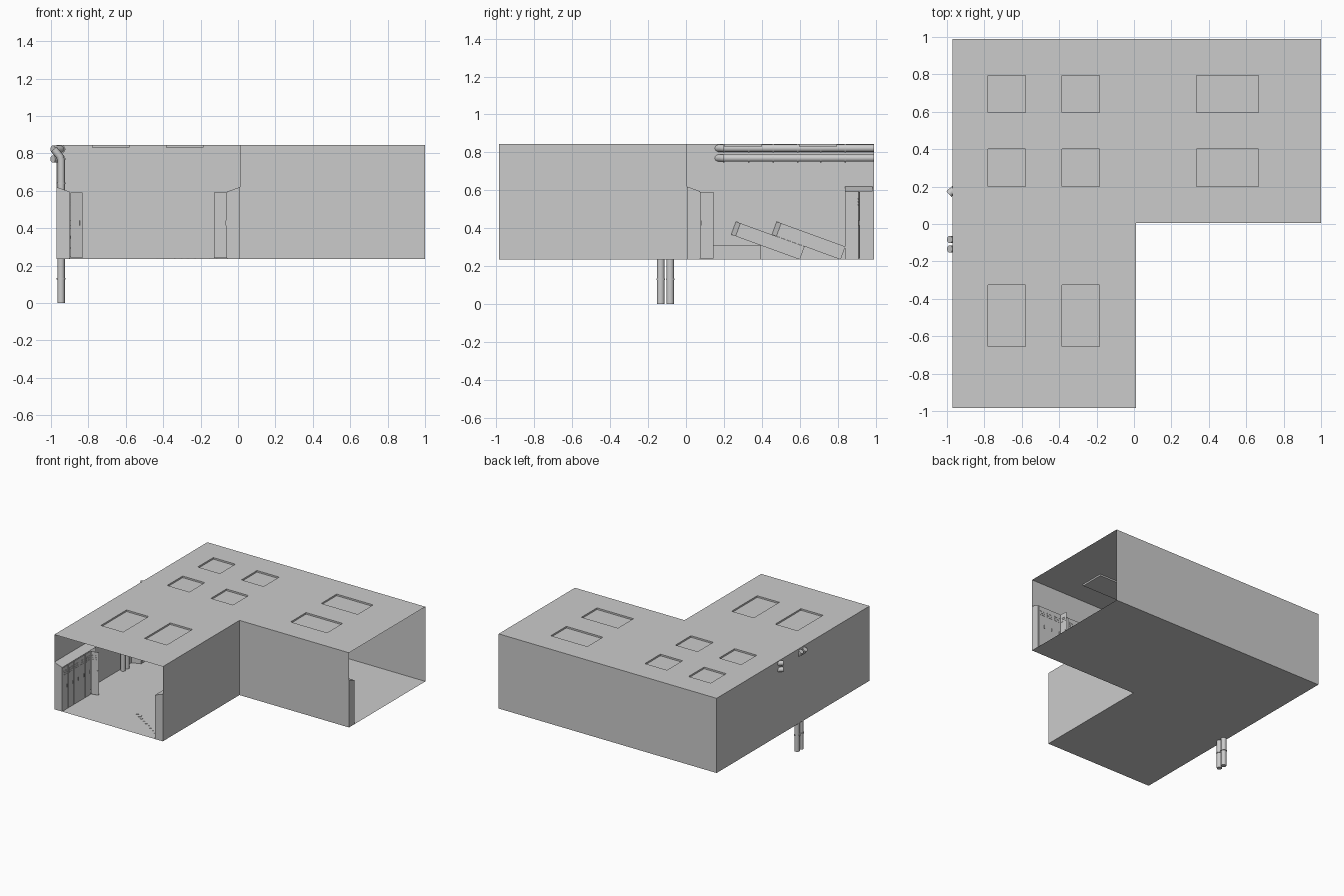
import bpy, bmesh, math, random
from mathutils import Matrix, Vector

if "Cube" in bpy.data.objects:
    bpy.data.objects.remove(bpy.data.objects["Cube"])

random.seed(4)
FLOOR, ROOF = 0.235, 0.845
W, D = 0.073, 0.07          # locker width and depth

grey = bpy.data.materials.new("plain_grey")
grey.diffuse_color = (0.6, 0.6, 0.6, 1)
grey.use_nodes = True
grey.node_tree.nodes["Principled BSDF"].inputs["Base Color"].default_value = grey.diffuse_color


def add_mesh(name, bm, matrix=Matrix()):
    me = bpy.data.meshes.new(name)
    bm.to_mesh(me)
    bm.free()
    me.materials.append(grey)
    ob = bpy.data.objects.new(name, me)
    ob.matrix_world = matrix
    bpy.context.collection.objects.link(ob)
    return ob


def box(bm, lo, hi):
    size = [b - a for a, b in zip(lo, hi)]
    mid = [(a + b) / 2 for a, b in zip(lo, hi)]
    bmesh.ops.create_cube(bm, size=1, matrix=Matrix.Translation(mid) @ Matrix.Diagonal((*size, 1)))


# Corridor walls and floor: single sheets, open at the front and right ends
X0, X1, X2, Y0, Y1, Y2 = -0.97, 0.01, 1.0, -0.985, 0.005, 0.99
plan = [(X0, Y0), (X1, Y0), (X1, Y1), (X2, Y1), (X2, Y2), (X0, Y2)]
bm = bmesh.new()
low = [bm.verts.new((x, y, FLOOR)) for x, y in plan]
high = [bm.verts.new((x, y, ROOF)) for x, y in plan]
bm.faces.new(low[::-1])
for i in (1, 2, 4, 5):
    j = (i + 1) % 6
    bm.faces.new((low[i], low[j], high[j], high[i]))
add_mesh("corridor_walls", bm)

# Roof: a grid cut along the light edges, with the light cells sunk
col_a, col_b, col_c = (-0.78, -0.58), (-0.385, -0.185), (0.335, 0.665)
row_a, row_b, row_c = (0.595, 0.795), (0.2, 0.4), (-0.655, -0.325)
pits = [(c, r) for c in (col_a, col_b) for r in (row_a, row_b, row_c)]
pits += [(col_c, row_a), (col_c, row_b)]
xs = sorted({X0, X1, X2, *col_a, *col_b, *col_c})
ys = sorted({Y0, Y1, Y2, *row_a, *row_b, *row_c})
bm = bmesh.new()
sunk = []
for xa, xb in zip(xs, xs[1:]):
    for ya, yb in zip(ys, ys[1:]):
        if xa >= X1 and ya < Y1:
            continue
        f = bm.faces.new([bm.verts.new((x, y, ROOF)) for x, y in ((xa, ya), (xb, ya), (xb, yb), (xa, yb))])
        if ((xa, xb), (ya, yb)) in pits:
            sunk.append(f)
bmesh.ops.remove_doubles(bm, verts=bm.verts, dist=1e-5)
for f in sunk:
    new = bmesh.ops.extrude_discrete_faces(bm, faces=[f])["faces"][0]
    bmesh.ops.translate(bm, verts=new.verts, vec=(0, 0, -0.013))
bmesh.ops.dissolve_limit(bm, angle_limit=0.01, verts=bm.verts, edges=bm.edges)
add_mesh("roof_with_light_recesses", bm)


# Locker: sloped-top body, front towards local -y, with vents and a handle
def locker(name, matrix, swing=None):
    bm = bmesh.new()
    profile = [(0, 0), (D, 0), (D, 0.385), (0, 0.36)]
    a, b = ([bm.verts.new((x, y, z)) for y, z in profile] for x in (0, W))
    bm.faces.new(a[::-1])
    bm.faces.new(b)
    for i in range(4):
        j = (i + 1) % 4
        if i == 3 and swing is not None:
            continue                       # open front
        bm.faces.new((a[i], a[j], b[j], b[i]))
    bmesh.ops.recalc_face_normals(bm, faces=bm.faces)
    add_mesh(name, bm, matrix)
    # Door plate with three vent slats and a handle
    bm = bmesh.new()
    box(bm, (0.004, -0.003, 0.006), (W - 0.004, 0, 0.355))
    for k in range(3):
        z = 0.285 + 0.016 * k
        box(bm, (0.014, -0.005, z), (W - 0.014, -0.003, z + 0.008))
    box(bm, (0.055, -0.008, 0.18), (0.061, -0.003, 0.205))
    hinge = Matrix.Rotation(math.radians(-(swing or 0)), 4, 'Z')
    add_mesh(name + "_door", bm, matrix @ hinge)


def place(x, y, turn):
    return Matrix.Translation((x, y, FLOOR)) @ Matrix.Rotation(math.radians(turn), 4, 'Z')


# Standing locker rows along the walls
for i in range(6):
    locker("left_locker", place(X0 + D, Y0 + i * W, 90), 75 if i == 5 else None)
for i in range(6):
    locker("inner_locker", place(X1 - D, Y0 + (i + 1) * W, -90), 90 if i == 4 else None)
for i in range(7):
    locker("side_locker", place(X2 - i * W, Y1 + D, 180), 88 if i == 3 else None)
for i in range(2):
    locker("corner_locker", place(X0 + D, 0.838 + i * W, 90), 85 if i == 1 else None)

# Lockers toppled sideways like dominoes along the left wall
for y, tip in ((0.395, 90), (0.60, 70), (0.815, 70)):
    fall = Matrix.Translation((X0 + D, y, FLOOR)) @ Matrix.Rotation(math.radians(tip), 4, 'X')
    locker("fallen_locker", fall @ Matrix.Rotation(math.pi / 2, 4, 'Z'))


# Pipes: bevelled paths with collar rings
def pipe(name, points, radius):
    cu = bpy.data.curves.new(name, 'CURVE')
    cu.dimensions = '3D'
    cu.bevel_depth = radius
    cu.bevel_resolution = 3
    cu.use_fill_caps = True
    sp = cu.splines.new('POLY')
    sp.points.add(len(points) - 1)
    for p, co in zip(sp.points, points):
        p.co = (*co, 1)
    cu.materials.append(grey)
    ob = bpy.data.objects.new(name, cu)
    bpy.context.collection.objects.link(ob)
    bpy.ops.object.select_all(action='DESELECT')
    ob.select_set(True)
    bpy.context.view_layer.objects.active = ob
    bpy.ops.object.convert(target='MESH')
    bpy.ops.object.shade_smooth_by_angle(angle=math.radians(40))


R, PX = 0.02, -0.946
for z in (0.822, 0.77):
    pipe("wall_pipe", [(PX, Y2, z), (PX, 0.205, z), (PX - 0.01, 0.19, z), (-0.99, 0.16, z)], R)
    for y in (0.2, 0.33, 0.46, 0.59, 0.71, 0.84):
        pipe("wall_pipe_collar", [(PX, y - 0.004, z), (PX, y + 0.004, z)], R + 0.004)
for y in (-0.133, -0.083):
    pipe("upright_pipe", [(PX, y, 0), (PX, y, 0.765), (PX - 0.007, y, 0.785), (-0.985, y, 0.822)], R)
    for z in (0.13, 0.38, 0.64):
        pipe("upright_pipe_collar", [(PX, y, z - 0.004), (PX, y, z + 0.004)], R + 0.004)

# Scraps lying on the floor
bm = bmesh.new()
for i in range(9):
    t = i / 8
    spot = Vector((-0.42 + 0.3 * t, -0.70 - 0.2 * t, FLOOR + 0.002))
    s = random.uniform(0.008, 0.02) * (1.6 if i < 3 else 0.7)
    bmesh.ops.create_cube(bm, size=1, matrix=Matrix.Translation(spot)
                          @ Matrix.Rotation(random.uniform(0, 3), 4, 'Z')
                          @ Matrix.Diagonal((s * 1.5, s, 0.003, 1)))
add_mesh("floor_scraps", bm)
